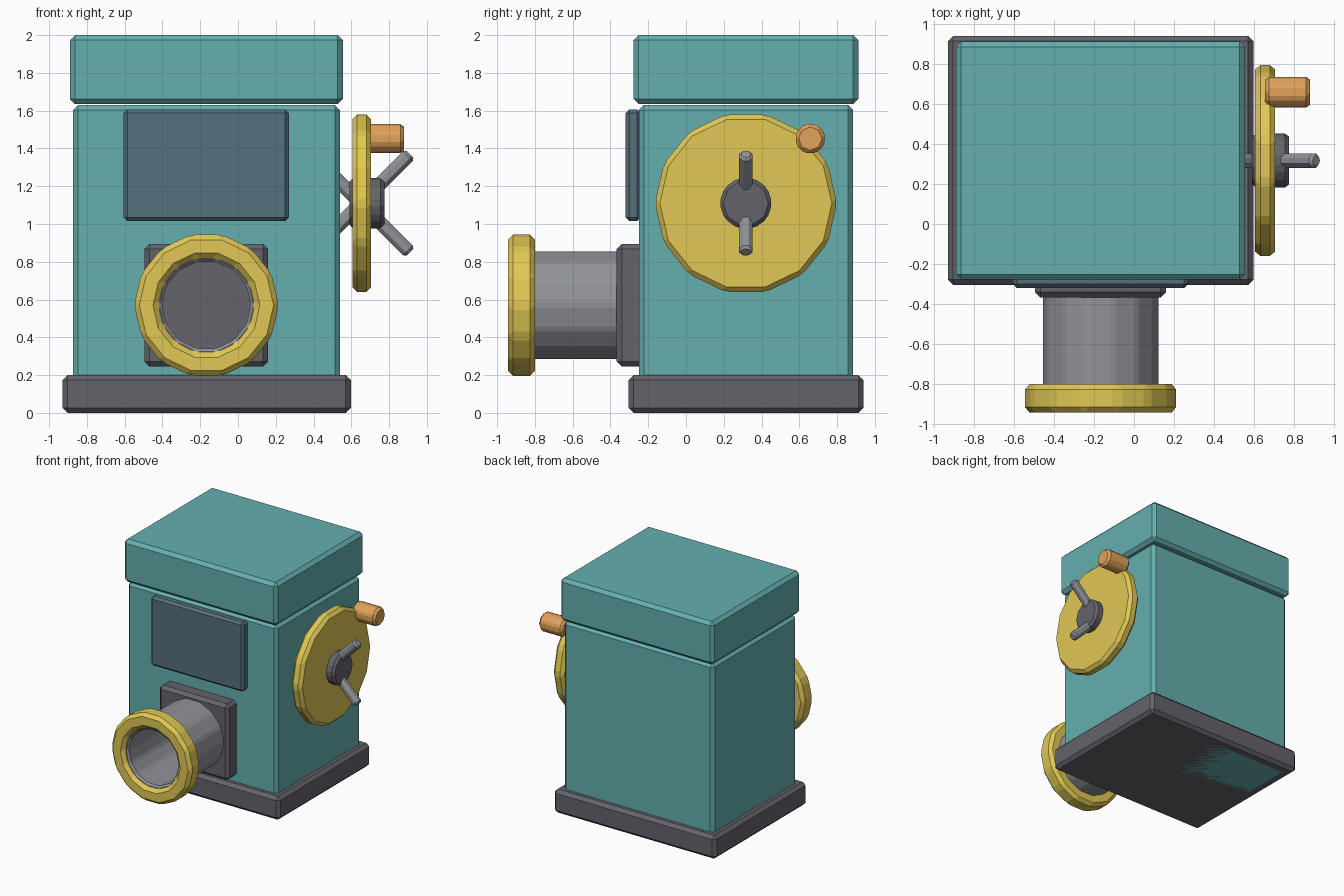
import bpy, bmesh
from math import cos, sin, pi
from mathutils import Vector

if "Cube" in bpy.data.objects:
    bpy.data.objects.remove(bpy.data.objects["Cube"])

X, Y, Z = Vector((1, 0, 0)), Vector((0, 1, 0)), Vector((0, 0, 1))


def material(name, rgb):
    m = bpy.data.materials.new(name)
    m.diffuse_color = (*rgb, 1)
    m.use_nodes = True
    m.node_tree.nodes["Principled BSDF"].inputs["Base Color"].default_value = m.diffuse_color
    return m


teal = material("teal paint", (0.13, 0.43, 0.43))
slate = material("slate panel", (0.09, 0.16, 0.20))
dark = material("dark iron", (0.13, 0.125, 0.15))
steel = material("steel", (0.28, 0.29, 0.32))
yellow = material("yellow paint", (0.75, 0.58, 0.09))
orange = material("orange grip", (0.75, 0.36, 0.10))


def finish(name, bm, mat, bevel):
    bmesh.ops.recalc_face_normals(bm, faces=bm.faces)
    mesh = bpy.data.meshes.new(name)
    bm.to_mesh(mesh)
    bm.free()
    mesh.materials.append(mat)
    ob = bpy.data.objects.new(name, mesh)
    bpy.context.collection.objects.link(ob)
    mod = ob.modifiers.new("chamfer", "BEVEL")
    mod.width = bevel
    mod.segments = 1
    mod.limit_method = "ANGLE"
    mod.angle_limit = 0.3
    return ob


def box(name, lo, hi, mat, bevel=0.027):
    bm = bmesh.new()
    bmesh.ops.create_cube(bm, size=1)
    for v in bm.verts:
        v.co = Vector([l + (c + 0.5) * (h - l) for l, h, c in zip(lo, hi, v.co)])
    return finish(name, bm, mat, bevel)


def prism(name, start, end, u, r, sides, mat, bevel, inner=None):
    """Polygonal cylinder from start to end, first corner along u; a tube if inner is given."""
    start, end = Vector(start), Vector(end)
    v = (end - start).normalized().cross(u)
    bm = bmesh.new()

    def ring(c, rad):
        return [bm.verts.new(c + rad * (cos(2 * pi * i / sides) * u + sin(2 * pi * i / sides) * v))
                for i in range(sides)]

    loops = [ring(start, r), ring(end, r)]
    if inner:
        loops += [ring(end, inner), ring(start, inner)]
        pairs = list(zip(loops, loops[1:] + loops[:1]))
    else:
        pairs = [(loops[0], loops[1])]
        for loop in loops:
            bm.faces.new(loop)
    for a, b in pairs:
        for i in range(sides):
            j = (i + 1) % sides
            bm.faces.new((a[i], a[j], b[j], b[i]))
    return finish(name, bm, mat, bevel)


# Cabinet
box("base_plinth", (-0.93, -0.305, 0), (0.597, 0.94, 0.2), dark)
box("cabinet_body", (-0.873, -0.25, 0), (0.54, 0.885, 1.63), teal)
box("cabinet_lid", (-0.89, -0.278, 1.635), (0.555, 0.912, 2.0), teal)
box("front_panel", (-0.605, -0.32, 1.015), (0.27, -0.24, 1.607), slate, 0.02)

# Front outlet pipe with rim
px, pz = -0.167, 0.57
box("outlet_flange", (-0.495, -0.367, 0.245), (0.16, -0.2, 0.895), dark)
prism("outlet_pipe", (px, -0.3, pz), (px, -0.91, pz), X, 0.292, 14, steel, 0.015, inner=0.235)
prism("outlet_rim", (px, -0.8, pz), (px, -0.942, pz), X, 0.383, 14, yellow, 0.027, inner=0.255)

# Side crank wheel
cy, cz = 0.317, 1.11
prism("crank_wheel", (0.605, cy, cz), (0.705, cy, cz), Y, 0.482, 14, yellow, 0.026)
prism("crank_hub", (0.59, cy, cz), (0.775, cy, cz), Y, 0.14, 10, dark, 0.02)
prism("crank_grip", (0.655, 0.658, 1.452), (0.88, 0.658, 1.452), Y, 0.084, 8, orange, 0.02)

# Crossed spokes through the hub
for name, s in (("spoke_rising", 1), ("spoke_falling", -1)):
    d = 0.26 * (X + s * Z)
    c = Vector((0.65, cy, cz))
    prism(name, c - d, c + d, Y, 0.042, 8, steel, 0.015)
